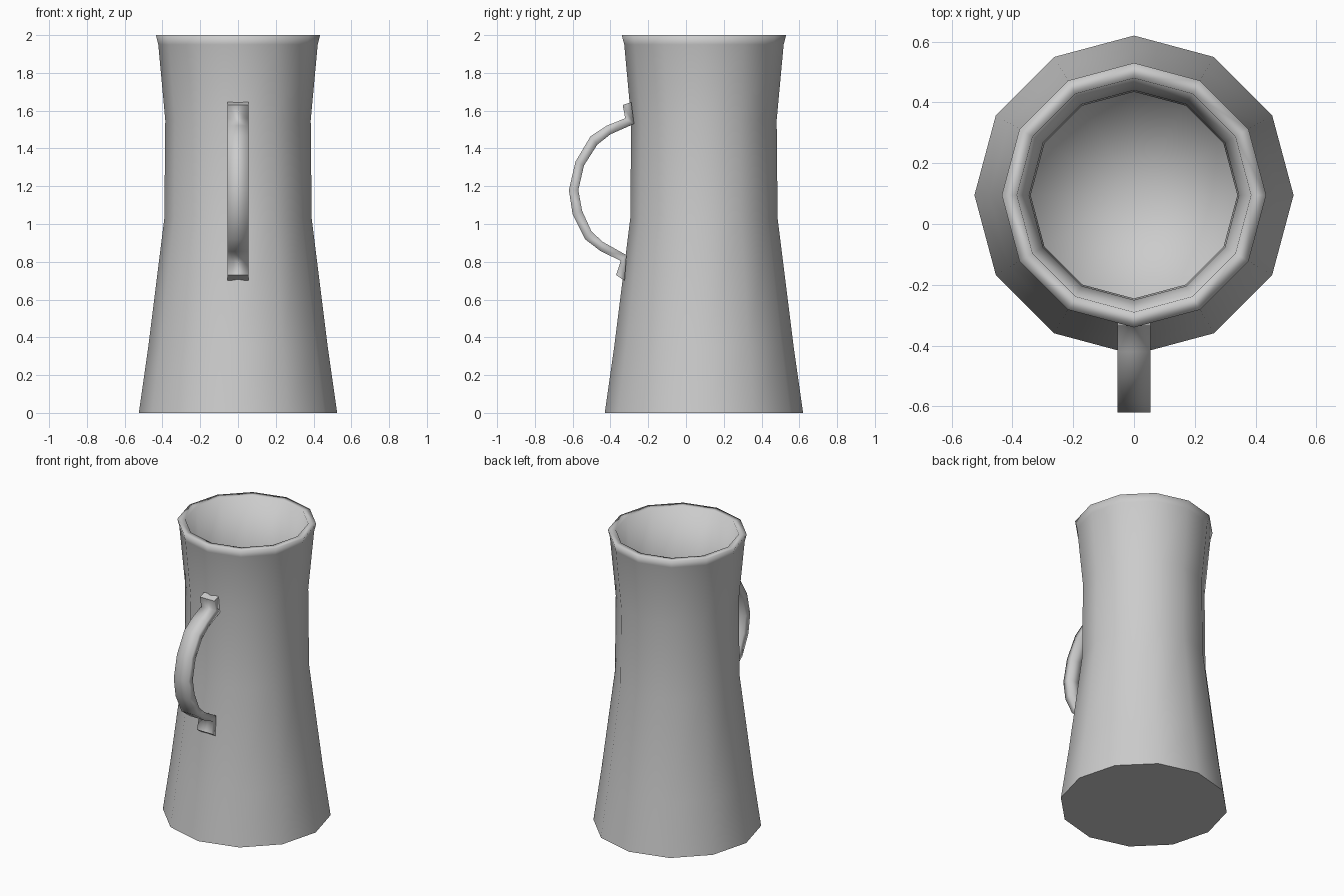
import bpy, bmesh
from math import sin, cos, pi

if "Cube" in bpy.data.objects:
    bpy.data.objects.remove(bpy.data.objects["Cube"], do_unlink=True)

SIDES = 12
CENTRE_Y = 0.095
HALF_WIDTH = 0.055

grey = bpy.data.materials.new("plain grey")
grey.use_nodes = True
colour = (0.6, 0.6, 0.6, 1)
grey.diffuse_color = colour
bsdf = next(n for n in grey.node_tree.nodes if n.type == "BSDF_PRINCIPLED")
bsdf.inputs["Base Color"].default_value = colour
bsdf.inputs["Roughness"].default_value = 0.6


def finish(name, bm):
    """Turn a bmesh into a smooth-shaded object."""
    bmesh.ops.recalc_face_normals(bm, faces=bm.faces)
    for face in bm.faces:
        face.smooth = True
    mesh = bpy.data.meshes.new(name)
    bm.to_mesh(mesh)
    bm.free()
    mesh.materials.append(grey)
    obj = bpy.data.objects.new(name, mesh)
    bpy.context.collection.objects.link(obj)
    return obj


def bridge(bm, a, b):
    """Join two closed loops of vertices with quads."""
    n = len(a)
    for i in range(n):
        j = (i + 1) % n
        bm.faces.new((a[i], a[j], b[j], b[i]))


# Jug body: outer wall, rim, inner wall and floor as (radius, height)
profile = [(0.525, 0), (0.475, 0.35), (0.39, 1.03), (0.385, 1.55),
           (0.422, 1.95), (0.435, 2.0), (0.385, 2.0),
           (0.345, 1.55), (0.34, 1.03), (0.34, 0.1)]
bm = bmesh.new()
rings = []
for r, z in profile:
    rings.append([bm.verts.new((r * cos(2 * pi * i / SIDES),
                                CENTRE_Y + r * sin(2 * pi * i / SIDES), z))
                  for i in range(SIDES)])
for a, b in zip(rings, rings[1:]):
    bridge(bm, a, b)
base = bm.faces.new(rings[0])
floor_centre = bm.verts.new((0, CENTRE_Y, 0.06))
for i in range(SIDES):
    bm.faces.new((rings[-1][i], rings[-1][(i + 1) % SIDES], floor_centre))
for edge in base.edges:
    edge.smooth = False
finish("jug_body", bm)

# Handle: a flat strap with tabs, as outer and inner (y, z) pairs
outer = [(-0.335, 1.63), (-0.322, 1.56), (-0.42, 1.52), (-0.505, 1.465),
         (-0.585, 1.33), (-0.62, 1.18), (-0.6, 1.05), (-0.535, 0.92),
         (-0.45, 0.855), (-0.345, 0.805), (-0.37, 0.73)]
inner = [(-0.29, 1.645), (-0.275, 1.53), (-0.4, 1.475), (-0.47, 1.42),
         (-0.54, 1.31), (-0.57, 1.18), (-0.55, 1.07), (-0.5, 0.96),
         (-0.44, 0.905), (-0.315, 0.835), (-0.325, 0.7)]
bm = bmesh.new()
sections = []
for o, i in zip(outer, inner):
    sections.append([bm.verts.new((x, *p)) for x, p in
                     ((-HALF_WIDTH, o), (HALF_WIDTH, o),
                      (HALF_WIDTH, i), (-HALF_WIDTH, i))])
for a, b in zip(sections, sections[1:]):
    bridge(bm, a, b)
caps = [bm.faces.new(sections[0]), bm.faces.new(sections[-1])]
for cap in caps:
    for edge in cap.edges:
        edge.smooth = False
finish("handle", bm)
